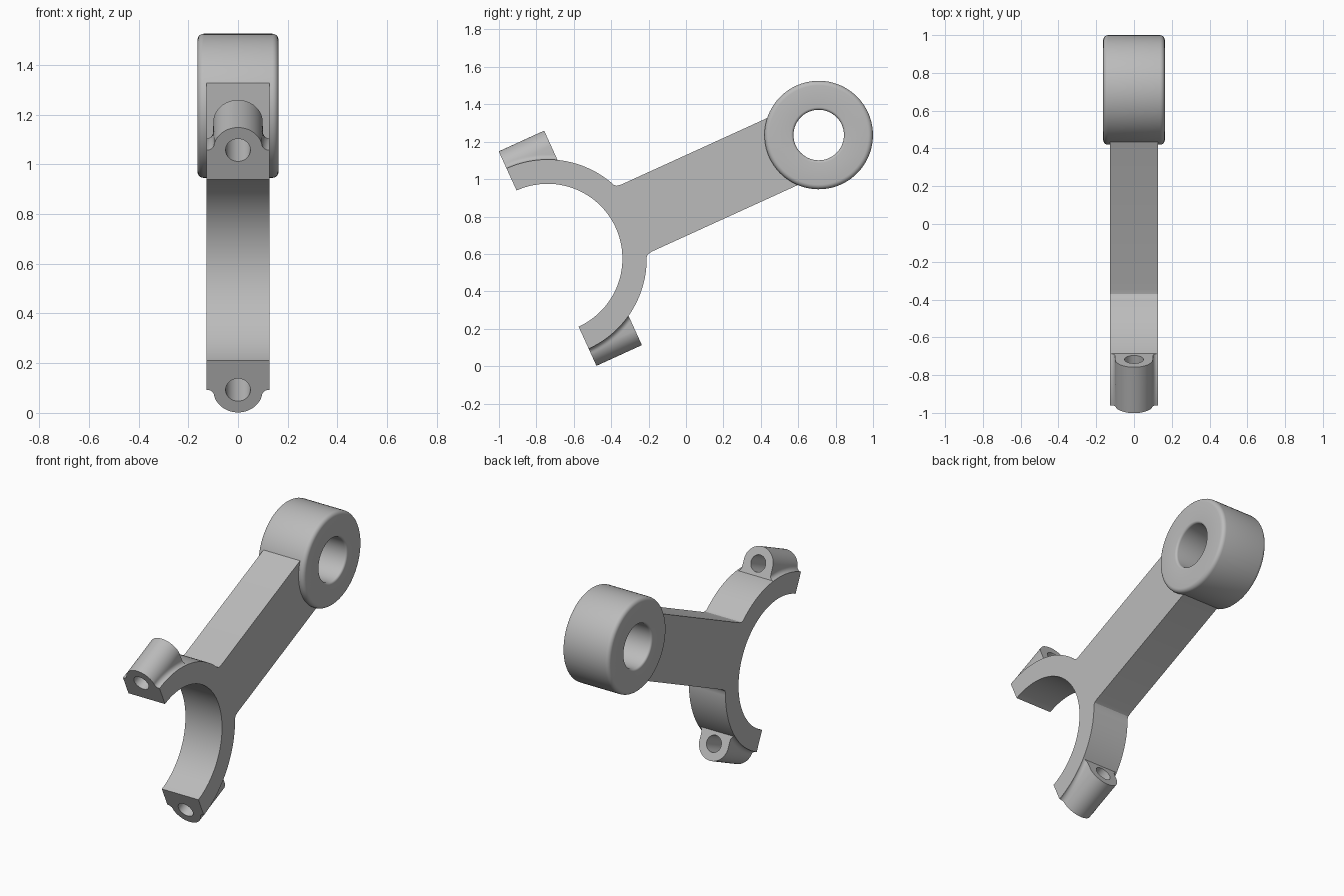
import bpy, bmesh
from math import sin, cos, asin, sqrt, pi, radians
from mathutils import Matrix

if "Cube" in bpy.data.objects:
    bpy.data.objects.remove(bpy.data.objects["Cube"])

# Part frame: x across, y along the arm, z across the arm; origin at fork centre
TILT = radians(24.5)
FRAME = Matrix.Translation((0, -0.74, 0.575)) @ Matrix.Rotation(TILT, 4, "X")
INNER, OUTER, HALF_W = 0.40, 0.53, 0.127
ARM_LEN, ARM_HALF = 1.593, 0.197
BOSS_R, BOSS_LEN, BOLT_R = 0.10, 0.267, 0.05

steel = bpy.data.materials.new("light grey metal")
steel.use_nodes = True
GREY = (0.5, 0.5, 0.5, 1)
steel.diffuse_color = GREY
steel.node_tree.nodes["Principled BSDF"].inputs["Base Color"].default_value = GREY


def loft(name, sections, cyclic=False):
    """Skin a run of equal closed sections; cap the ends unless cyclic."""
    bm = bmesh.new()
    rows = [[bm.verts.new(p) for p in s] for s in sections]
    n = len(rows[0])
    pairs = list(zip(rows, rows[1:])) + ([(rows[-1], rows[0])] if cyclic else [])
    for a, b in pairs:
        for i in range(n):
            j = (i + 1) % n
            bm.faces.new((a[i], a[j], b[j], b[i]))
    if not cyclic:
        bm.faces.new(rows[0])
        bm.faces.new(rows[-1])
    bmesh.ops.recalc_face_normals(bm, faces=bm.faces)
    mesh = bpy.data.meshes.new(name)
    bm.to_mesh(mesh)
    bm.free()
    mesh.materials.append(steel)
    obj = bpy.data.objects.new(name, mesh)
    bpy.context.collection.objects.link(obj)
    obj.matrix_world = FRAME
    return obj


def activate(obj):
    bpy.ops.object.select_all(action="DESELECT")
    obj.select_set(True)
    bpy.context.view_layer.objects.active = obj


def combine(target, tool, operation):
    tool.hide_render = True
    mod = target.modifiers.new("combine", "BOOLEAN")
    mod.operation, mod.solver, mod.object = operation, "EXACT", tool
    activate(target)
    bpy.ops.object.modifier_apply(modifier=mod.name)
    bpy.data.objects.remove(tool)


def arc(radius, start, end, steps):
    return [(radius * cos(start + (end - start) * i / steps),
             radius * sin(start + (end - start) * i / steps)) for i in range(steps + 1)]


# Forked arm: half-ring fork and straight bar as one flat outline
root = asin(ARM_HALF / OUTER)
blend = 0.03
bar_start = OUTER * cos(root) + blend
outline = arc(INNER, -pi / 2, pi / 2, 64)
outline += arc(OUTER, pi / 2, root + blend, 32)
outline += [(OUTER * cos(root) + 0.006, ARM_HALF + 0.004), (bar_start, ARM_HALF)]
bar_end = ARM_LEN - 0.17
outline += [(bar_end, ARM_HALF), (bar_end, -ARM_HALF)]
outline += [(bar_start, -ARM_HALF), (OUTER * cos(root) + 0.006, -ARM_HALF - 0.004)]
outline += arc(OUTER, -root - blend, -pi / 2, 32)
fork = loft("forked_arm", [[(x, y, z) for y, z in outline] for x in (-HALF_W, HALF_W)])


def boss_section(y, side):
    """Round-topped boss whose foot flares into the fork's outer face."""
    base = sqrt(OUTER ** 2 - y ** 2)
    fillet = 0.03
    start = asin(max(0, (base + fillet - OUTER) / BOSS_R))
    neck, foot = BOSS_R * cos(start), HALF_W - 0.0005
    half = [(neck, base - 0.03)]
    for i in range(7):
        t = pi / 2 * i / 6
        half.append((foot - (foot - neck) * sin(t), base - 0.001 + fillet * (1 - cos(t))))
    for i in range(1, 13):
        a = start + (pi / 2 - start) * i / 12
        half.append((BOSS_R * cos(a), OUTER + BOSS_R * sin(a)))
    full = half + [(-x, z) for x, z in half[-2::-1]]
    return [(x, y, side * z) for x, z in full]


# Bolt bosses with through holes at both fork tips
for side, name in ((1, "upper"), (-1, "lower")):
    boss = loft(name + "_boss", [boss_section(BOSS_LEN * i / 16, side) for i in range(17)])
    combine(fork, boss, "UNION")
for side, name in ((1, "upper"), (-1, "lower")):
    hole = loft(name + "_hole_cutter",
                [[(x, y, side * OUTER + z) for x, z in arc(BOLT_R, 0, 2 * pi, 32)[:-1]]
                 for y in (-0.1, BOSS_LEN + 0.1)])
    combine(fork, hole, "DIFFERENCE")

# Pivot ring: rounded rectangular section swept around the cross axis
RING_IN, RING_OUT, RING_HALF = 0.135, 0.29, 0.163
section = []
for sx, r, inward, rad, first in ((1, RING_OUT, -1, 0.025, 0), (1, RING_IN, 1, 0.014, 1),
                                  (-1, RING_IN, 1, 0.014, 0), (-1, RING_OUT, -1, 0.025, 1)):
    corner = [(sx * (RING_HALF - rad + rad * sin(t)), r + inward * rad * (1 - cos(t)))
              for t in (pi / 2 * i / 5 for i in range(6))]
    section += corner[::-1] if first else corner
ring = loft("pivot_ring",
            [[(x, ARM_LEN + r * cos(a), r * sin(a)) for x, r in section]
             for a in (2 * pi * k / 72 for k in range(72))], cyclic=True)

for obj in (fork, ring):
    activate(obj)
    bpy.ops.object.shade_smooth_by_angle(angle=radians(30))
